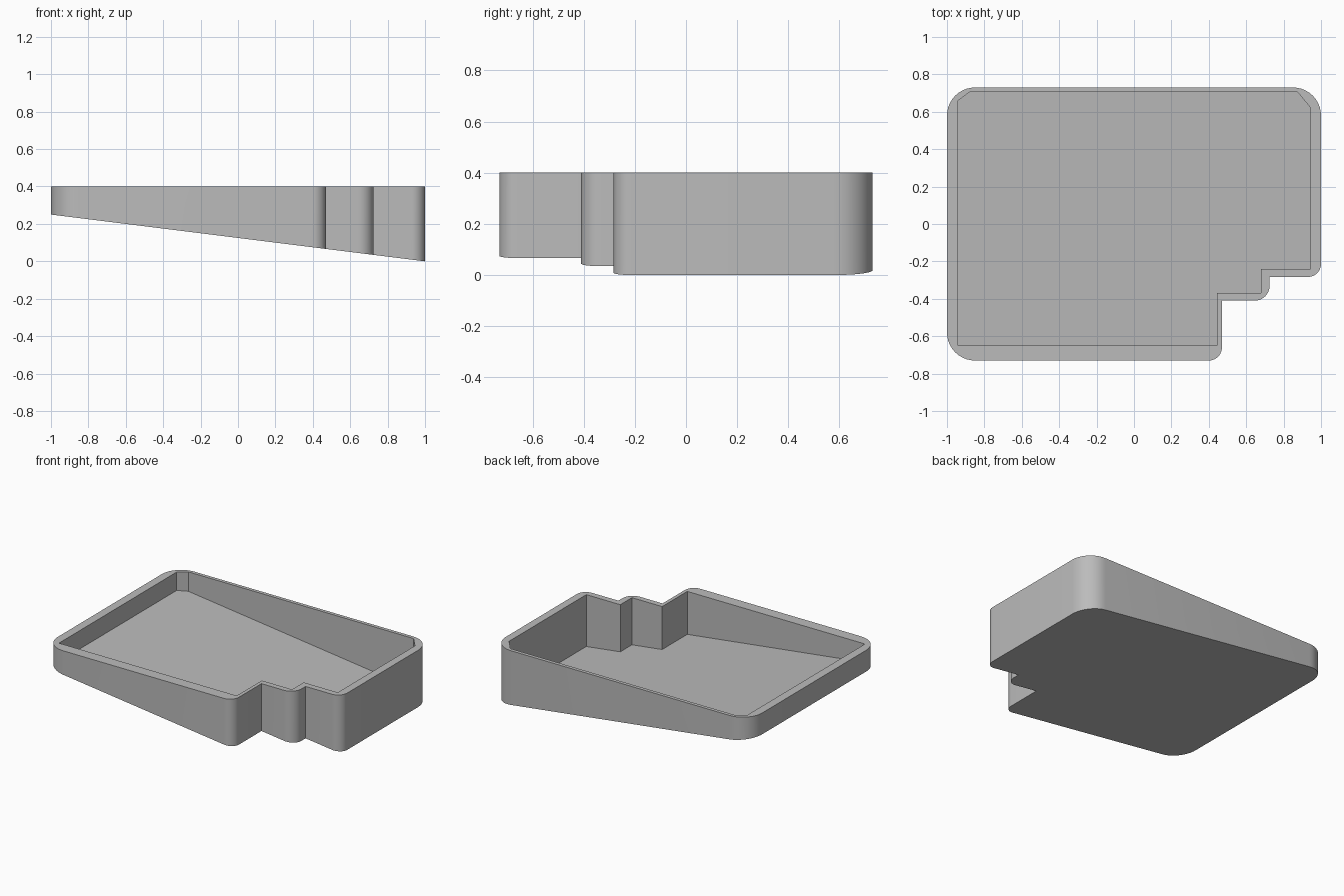
import bpy
import bmesh
import math
from mathutils import Vector

if "Cube" in bpy.data.objects:
    bpy.data.objects.remove(bpy.data.objects["Cube"], do_unlink=True)

TOP = 0.4
FLOOR = 0.028      # floor thickness
ARC_STEPS = 10

# Outer outline: x, y, corner radius (counter-clockwise)
OUTER = [(-1, -0.73, 0.15), (0.47, -0.73, 0.07), (0.47, -0.41, 0),
         (0.725, -0.41, 0.08), (0.725, -0.283, 0), (1, -0.283, 0.07),
         (1, 0.73, 0.15), (-1, 0.73, 0.15)]
# Cavity outline with plain and chamfered corners
INNER = [(-0.94, -0.65), (0.445, -0.65), (0.445, -0.37), (0.68, -0.37),
         (0.68, -0.24), (0.945, -0.24), (0.945, 0.62), (0.875, 0.705),
         (-0.88, 0.705), (-0.94, 0.66)]


def underside(x):
    """Height of the sloping base."""
    return 0.125 * (1 - x)


def rounded(corners):
    """Replace each right-angled corner that has a radius by an arc."""
    points = []
    for i, (x, y, r) in enumerate(corners):
        here = Vector((x, y))
        if r == 0:
            points.append(here)
            continue
        before = (Vector(corners[i - 1][:2]) - here).normalized()
        after = (Vector(corners[(i + 1) % len(corners)][:2]) - here).normalized()
        centre = here + (before + after) * r
        for k in range(ARC_STEPS + 1):
            a = math.pi / 2 * k / ARC_STEPS
            points.append(centre - after * r * math.cos(a) - before * r * math.sin(a))
    return points


def wall(bm, outline, lift):
    """Vertical wall down to the slope, closed by a sloping face; returns the top edges."""
    top = [bm.verts.new((x, y, TOP)) for x, y in outline]
    low = [bm.verts.new((x, y, underside(x) + lift)) for x, y in outline]
    n = len(outline)
    for i in range(n):
        j = (i + 1) % n
        bm.faces.new((low[i], low[j], top[j], top[i]))
    bm.faces.new(low)
    return [bm.edges.get((top[i], top[(i + 1) % n])) for i in range(n)]


# Wedge-shaped open tray
bm = bmesh.new()
rim = wall(bm, rounded(OUTER), 0) + wall(bm, [Vector(p) for p in INNER], FLOOR)
bmesh.ops.triangle_fill(bm, use_beauty=True, edges=rim, normal=(0, 0, 1))
bmesh.ops.recalc_face_normals(bm, faces=bm.faces)
mesh = bpy.data.meshes.new("wedge_tray")
bm.to_mesh(mesh)
bm.free()
tray = bpy.data.objects.new("wedge_tray", mesh)
bpy.context.collection.objects.link(tray)

# Plain grey material
grey = bpy.data.materials.new("plain_grey")
grey.use_nodes = True
colour = (0.5, 0.5, 0.5, 1)
grey.diffuse_color = colour
grey.node_tree.nodes["Principled BSDF"].inputs["Base Color"].default_value = colour
mesh.materials.append(grey)

# Smooth the rounded corners only
bpy.ops.object.select_all(action='DESELECT')
tray.select_set(True)
bpy.context.view_layer.objects.active = tray
bpy.ops.object.shade_smooth_by_angle(angle=math.radians(30))
